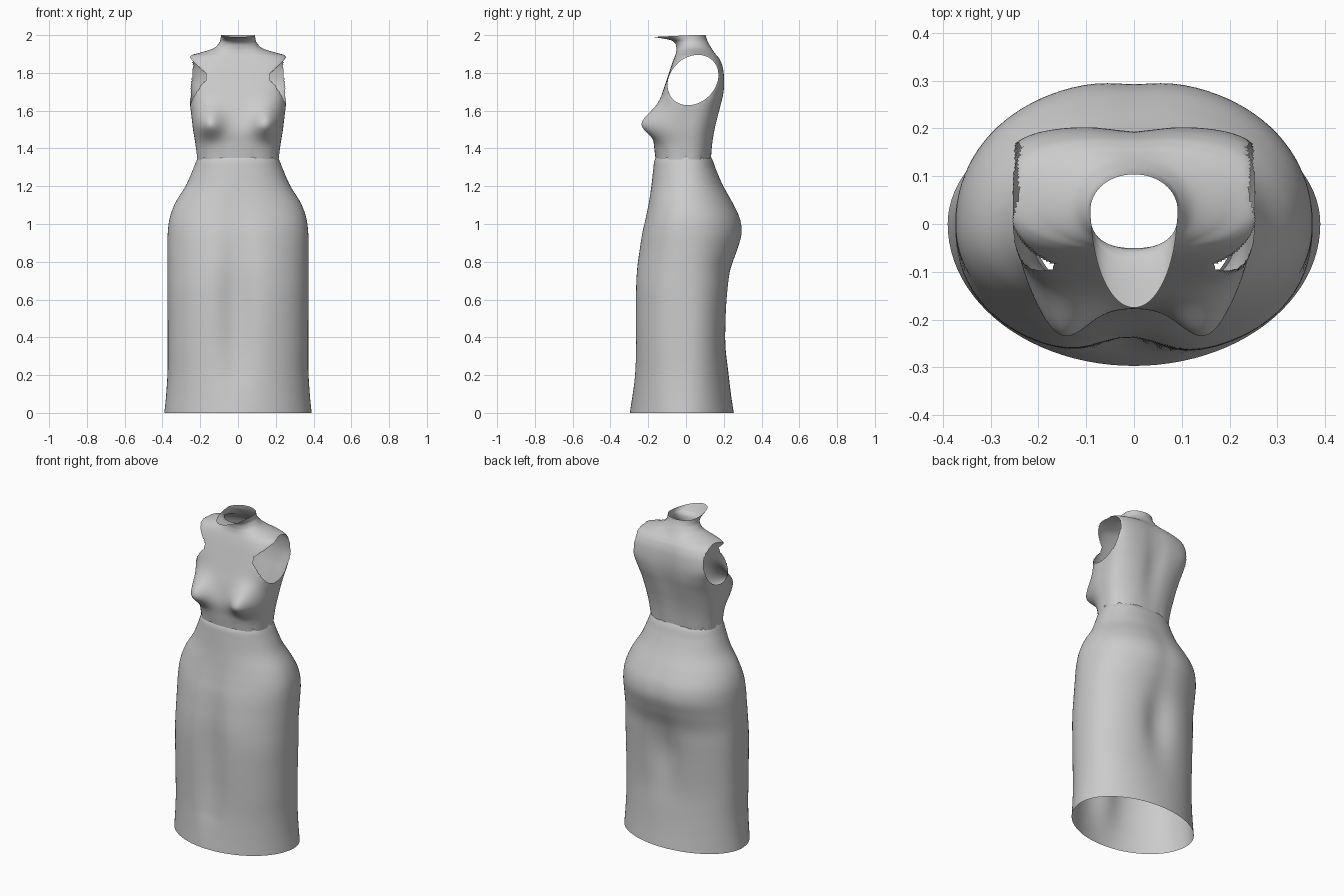
import bpy, bmesh, math
from math import exp, sin, cos, pi

if "Cube" in bpy.data.objects:
    bpy.data.objects.remove(bpy.data.objects["Cube"])


def bump(v, c, s):
    return exp(-((v - c) / s) ** 2)


def spline(rows, sub):
    """Catmull-Rom interpolation through rows of section values."""
    out = []
    for i in range(len(rows) - 1):
        p0, p1, p2 = rows[max(i - 1, 0)], rows[i], rows[i + 1]
        p3 = rows[min(i + 2, len(rows) - 1)]
        for k in range(sub):
            t = k / sub
            out.append([b + .5 * t * (c - a + t * (2 * a - 5 * b + 4 * c - d + t * (3 * (b - c) + d - a)))
                        for a, b, c, d in zip(p0, p1, p2, p3)])
    out.append(list(rows[-1]))
    return out


def loft(rows, sub, seg, detail):
    """Open tube from sections (z, half width, front y, back y, centre y, exponent)."""
    bm = bmesh.new()
    rings = []
    for z, w, yf, yb, yc, n in spline(rows, sub):
        ring = []
        for j in range(seg):
            a = 2 * pi * j / seg
            c, s = cos(a), sin(a)
            x = w * math.copysign(abs(c) ** (2 / n), c)
            d = abs(s) ** (2 / n)
            y = yc + d * ((yb - yc) if s > 0 else (yf - yc))
            ring.append(bm.verts.new(detail(x, y, z, s, a)))
        rings.append(ring)
    for r0, r1 in zip(rings, rings[1:]):
        for j in range(seg):
            k = (j + 1) % seg
            bm.faces.new((r0[j], r0[k], r1[k], r1[j]))
    return bm


def finish(bm, name):
    for f in bm.faces:
        f.smooth = True
    me = bpy.data.meshes.new(name)
    bm.to_mesh(me)
    bm.free()
    ob = bpy.data.objects.new(name, me)
    bpy.context.collection.objects.link(ob)
    return ob


# Skirt: long tube with hips, seat and soft folds between the legs
skirt_rows = [
    (0.00, .390, -.297, .253, 0, 2.0),
    (0.10, .380, -.287, .238, 0, 2.1),
    (0.22, .373, -.279, .225, 0, 2.2),
    (0.35, .372, -.276, .216, 0, 2.3),
    (0.50, .373, -.278, .222, 0, 2.3),
    (0.65, .374, -.277, .232, 0, 2.3),
    (0.76, .374, -.272, .246, 0, 2.2),
    (0.86, .374, -.258, .277, 0, 2.15),
    (0.95, .372, -.242, .300, 0, 2.15),
    (1.03, .362, -.222, .290, 0, 2.15),
    (1.11, .333, -.204, .252, 0, 2.1),
    (1.20, .278, -.188, .200, 0, 2.1),
    (1.28, .242, -.177, .163, 0, 2.2),
    (1.33, .222, -.170, .145, 0, 2.3),
    (1.355, .210, -.160, .132, 0, 2.3),
]


def skirt_detail(x, y, z, s, a):
    if s < 0:
        y += .042 * bump(z, .58, .42) * bump(x, -.01, .085) * min(1, z / .2)
    else:
        y -= .035 * bump(z, .58, .2) * bump(x, 0, .09)
        y -= .007 * bump(z, .98, .2) * bump(x, 0, .06)
    return x, y, z


finish(loft(skirt_rows, 6, 96, skirt_detail), "skirt")

# Bodice: torso, bust, shoulders and flared collar
bodice_rows = [
    (1.335, .216, -.160, .133, 0, 2.4),
    (1.42, .225, -.170, .142, .005, 2.4),
    (1.50, .238, -.176, .156, .01, 2.5),
    (1.60, .250, -.155, .180, .025, 2.8),
    (1.68, .262, -.130, .198, .04, 3.4),
    (1.75, .280, -.107, .204, .05, 3.8),
    (1.82, .287, -.084, .198, .053, 3.4),
    (1.865, .278, -.068, .184, .055, 2.9),
    (1.89, .258, -.058, .168, .055, 2.4),
    (1.907, .200, -.053, .154, .05, 2.1),
    (1.93, .130, -.051, .138, .04, 2),
    (1.96, .099, -.060, .120, .033, 2),
    (1.982, .092, -.100, .110, .03, 2),
    (2.0, .091, -.175, .105, .03, 2),
]


def bodice_detail(x, y, z, s, a):
    if s < 0:
        y -= .086 * bump(abs(x), .155, .075) * bump(z, 1.53, .07 if z < 1.53 else .085)
        if z > 1.97:
            z -= .01 * -s * (z - 1.97) / .03
    else:
        y -= .014 * bump(x, 0, .06) * bump(z, 1.65, .22)
    # scalloped lower edge
    z += .022 * (1 - abs(sin(5 * a))) ** 2 * max(0, 1 - (z - 1.335) / .07)
    return x, y, z


bm = loft(bodice_rows, 9, 144, bodice_detail)

# Armholes: open the sides inside a slanted oval and pull the rim onto it
CY, CZ, RY, RZ, SLANT = .037, 1.762, .132, .133, .2


def oval(co):
    v = (co.z - CZ) / RZ
    u = (co.y - CY - SLANT * (co.z - CZ)) / RY
    return math.hypot(u, v), u, v


bmesh.ops.delete(bm, geom=[v for v in bm.verts if abs(v.co.x) > .14 and oval(v.co)[0] < 1], context='VERTS')
for v in bm.verts:
    r, p, q = oval(v.co)
    if v.is_boundary and abs(v.co.x) > .12 and r < 1.3 and v.co.z > 1.5:
        v.co.z = CZ + RZ * q / r
        v.co.y = CY + RY * p / r + SLANT * (v.co.z - CZ)
finish(bm, "bodice")
